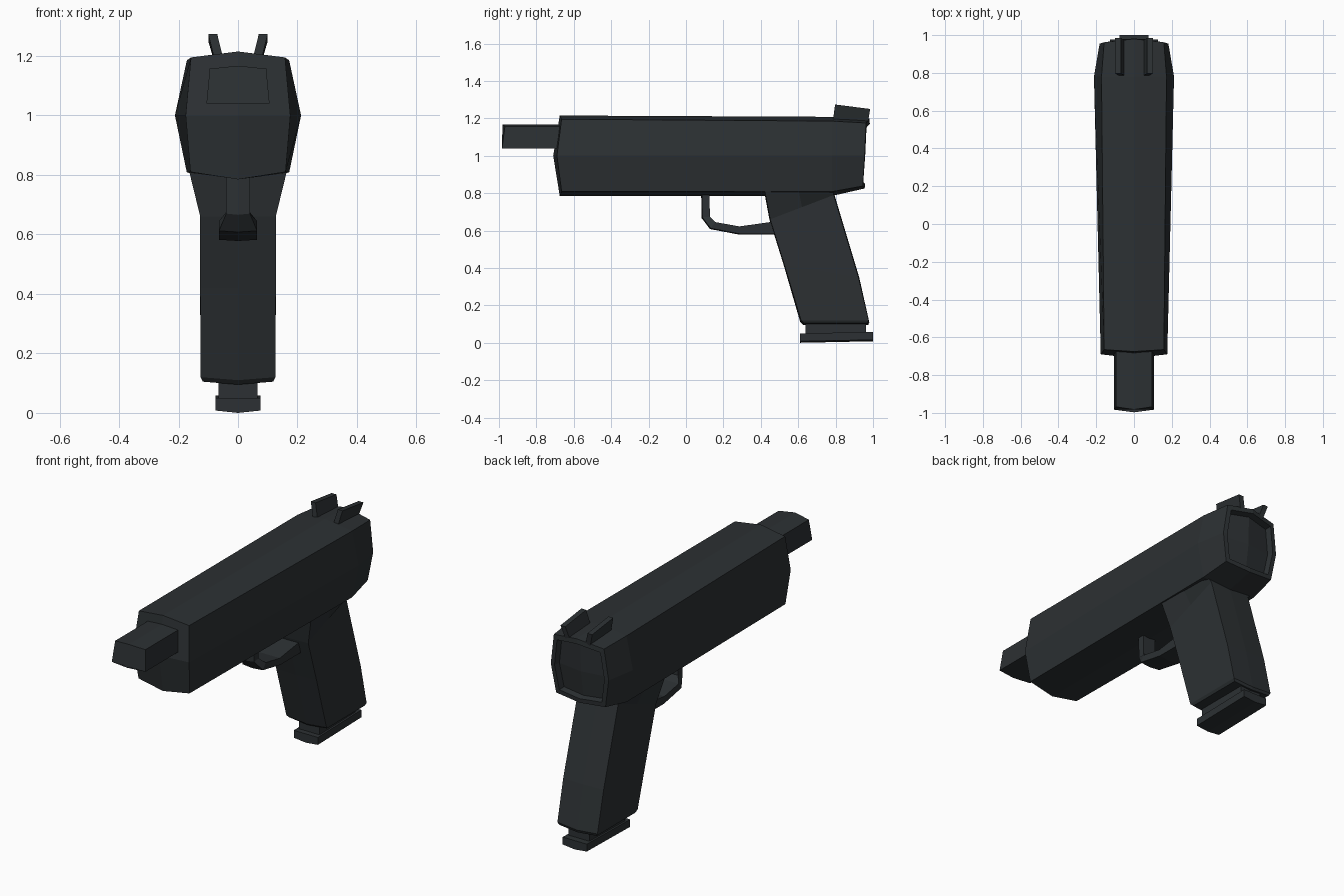
import bpy, bmesh

if "Cube" in bpy.data.objects:
    bpy.data.objects.remove(bpy.data.objects["Cube"])


def finish(name, bm):
    bmesh.ops.recalc_face_normals(bm, faces=bm.faces)
    me = bpy.data.meshes.new(name)
    bm.to_mesh(me)
    bm.free()
    ob = bpy.data.objects.new(name, me)
    bpy.context.scene.collection.objects.link(ob)
    me.materials.append(gunmetal)
    return ob


def loft(name, rings, centres=(None, None)):
    """Skin rings of equal length; an 8-point end with a centre is capped by four quads."""
    bm = bmesh.new()
    loops = [[bm.verts.new(p) for p in r] for r in rings]
    for a, b in zip(loops, loops[1:]):
        for i in range(len(a)):
            j = (i + 1) % len(a)
            bm.faces.new((a[i], a[j], b[j], b[i]))
    for ring, c in zip((loops[0], loops[-1]), centres):
        if c is None:
            bm.faces.new(ring)
        else:
            v = bm.verts.new(c)
            for i in range(0, 8, 2):
                bm.faces.new((ring[i], ring[i + 1], ring[(i + 2) % 8], v))
    return finish(name, bm)


def mirror_ring(half):
    """Close a half outline that runs from centre bottom to centre top."""
    return half + [(-x, y, z) for x, y, z in reversed(half[1:-1])]


def shift(ring, scale, dy, zc=1.0):
    return [(x * scale, y + dy, zc + (z - zc) * scale) for x, y, z in ring]


gunmetal = bpy.data.materials.new("gunmetal")
gunmetal.diffuse_color = (0.025, 0.03, 0.033, 1)
gunmetal.use_nodes = True
gunmetal.node_tree.nodes["Principled BSDF"].inputs["Base Color"].default_value = gunmetal.diffuse_color

# Slide and frame, with a pointed front and a recessed rear plate
front = mirror_ring([(0, -.675, .785), (.16, -.665, .81), (.176, -.69, 1),
                     (.158, -.665, 1.195), (0, -.675, 1.215)])
widest = mirror_ring([(0, .78, .785), (.172, .78, .808), (.212, .78, 1),
                      (.172, .78, 1.185), (0, .78, 1.208)])
rear = mirror_ring([(0, .955, .825), (.155, .945, .838), (.182, .955, 1),
                    (.158, .962, 1.175), (0, .98, 1.198)])
rim = shift(rear, .86, .003)
loft("slide", [front, widest, rear, rim, shift(rim, .96, -.035)],
     ((0, -.71, 1), (0, .945, 1)))

# Barrel
def barrel_ring(ys, yc, tilt):
    return mirror_ring([(0, yc - tilt, 1.04), (.106, ys - tilt, 1.04),
                        (.095, ys, 1.157), (0, yc, 1.167)])

loft("barrel", [barrel_ring(-.968, -.982, .015), barrel_ring(-.6, -.6, 0)])

# Grip: front and back outlines slant, flaring out where it meets the frame
def grip_ring(w, yf, zf, yb, zb, ridge=0):
    zm = (zf + zb) / 2 - ridge
    ym = (yf + yb) / 2
    return [(-w, yf, zf), (0, yf - .004, zf - ridge), (w, yf, zf), (w, ym, zm + ridge),
            (w, yb, zb), (0, yb + .004, zb - ridge), (-w, yb, zb), (-w, ym, zm + ridge)]

loft("grip", [grip_ring(.118, .63, .105, .97, .105, .01),
              grip_ring(.126, .615, .12, .976, .12, .01),
              grip_ring(.127, .525, .42, .922, .35),
              grip_ring(.127, .45, .66, .79, .79),
              grip_ring(.166, .42, .82, .78, .83)])

# Magazine neck and foot plate
def slab(name, w, y0, y1, z0, z1, ridge=.008):
    def ring(y, dz):
        return [(-w, y, z0 + ridge + dz), (0, y, z0 + dz), (w, y, z0 + ridge + dz),
                (w, y, z1 + dz), (-w, y, z1 + dz)]
    loft(name, [ring(y0, 0), ring(y1, .008)])

slab("magazine_neck", .065, .64, .962, .04, .12)
slab("magazine_foot", .076, .61, 1, 0, .05)

# Trigger guard: (outer y, z), (inner y, z), half width
guard = [((.085, .80), (.125, .80), .04), ((.088, .67), (.128, .675), .04),
         ((.132, .612), (.158, .645), .064), ((.29, .582), (.285, .622), .064),
         ((.52, .582), (.52, .655), .064)]
loft("trigger_guard", [[(-w, *o), (0, o[0] - .004, o[1] - .004), (w, *o),
                        (w, *i), (-w, *i)] for o, i, w in guard])

# Rear sight fins, leaning outward
fin = [(.785, 1.185), (.797, 1.274), (.985, 1.25), (.972, 1.175)]
for side, label in ((-1, "left"), (1, "right")):
    loft("rear_sight_" + label,
         [[(side * (x + (.022 if z > 1.2 else 0)), y, z) for y, z in fin]
          for x in (.048, .078)])
